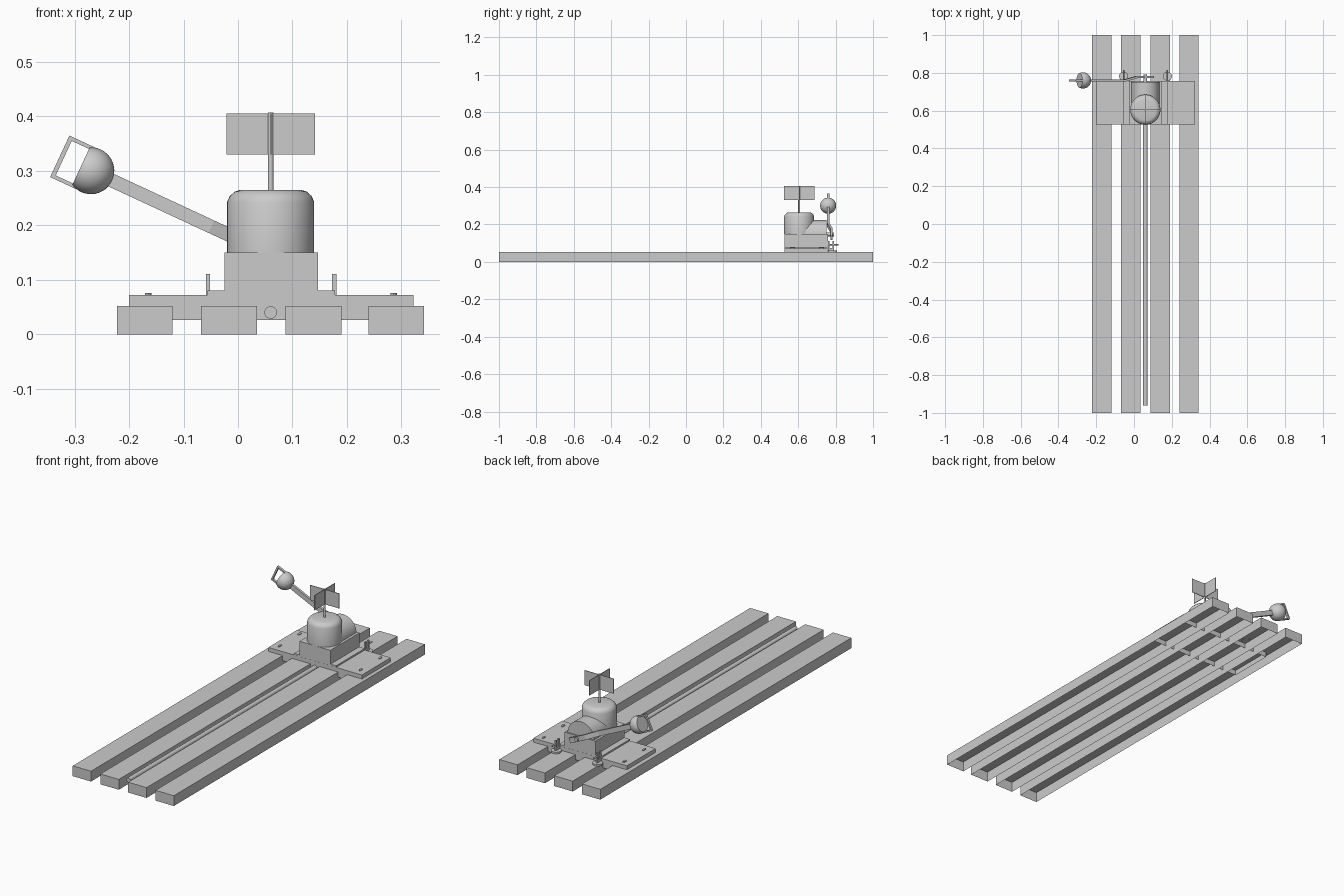
import bpy, bmesh, math
from mathutils import Matrix, Vector

if "Cube" in bpy.data.objects:
    bpy.data.objects.remove(bpy.data.objects["Cube"])

grey = bpy.data.materials.new("plain grey")
grey.diffuse_color = (0.6, 0.6, 0.6, 1)
grey.use_nodes = True
grey.node_tree.nodes["Principled BSDF"].inputs["Base Color"].default_value = grey.diffuse_color


def finish(name, bm, mat=None, smooth=False):
    if mat is not None:
        bm.transform(mat)
    me = bpy.data.meshes.new(name)
    bm.to_mesh(me)
    bm.free()
    me.materials.append(grey)
    ob = bpy.data.objects.new(name, me)
    bpy.context.collection.objects.link(ob)
    if smooth:
        bpy.ops.object.select_all(action='DESELECT')
        ob.select_set(True)
        bpy.context.view_layer.objects.active = ob
        bpy.ops.object.shade_smooth_by_angle(angle=math.radians(35))
    return ob


def box(name, x, y, z, open_bottom=False, mat=None):
    bm = bmesh.new()
    bmesh.ops.create_cube(bm, size=1)
    for v in bm.verts:
        v.co = [r[0] if c < 0 else r[1] for c, r in zip(v.co, (x, y, z))]
    if open_bottom:
        bm.faces.ensure_lookup_table()
        bm.normal_update()
        low = [f for f in bm.faces if f.normal.z < -0.5]
        bmesh.ops.delete(bm, geom=low, context='FACES_ONLY')
    return finish(name, bm, mat)


def rod(name, a, b, r, seg=24, scale=(1, 1, 1)):
    a, b = Vector(a), Vector(b)
    d = b - a
    bm = bmesh.new()
    bmesh.ops.create_cone(bm, cap_ends=True, segments=seg, radius1=r, radius2=r, depth=d.length)
    bmesh.ops.scale(bm, vec=scale, verts=bm.verts)
    rot = d.to_track_quat('Z', 'Y').to_matrix().to_4x4()
    return finish(name, bm, Matrix.Translation((a + b) / 2) @ rot, True)


def prism(name, pts, w, mat):
    # outline in the local XY plane, thickened along local Z
    bm = bmesh.new()
    f = bm.faces.new([bm.verts.new((x, y, -w / 2)) for x, y in pts])
    r = bmesh.ops.extrude_face_region(bm, geom=[f])
    up = [v for v in r['geom'] if isinstance(v, bmesh.types.BMVert)]
    bmesh.ops.translate(bm, verts=up, vec=(0, 0, w))
    bmesh.ops.recalc_face_normals(bm, faces=bm.faces)
    return finish(name, bm, mat)


CX, DY = 0.06, 0.605

# hollow sleepers
for i, x in enumerate(((-0.222, -0.12), (-0.068, 0.035), (0.087, 0.19), (0.24, 0.342))):
    box(f"sleeper_{i}", x, (-1, 1), (0, 0.052), True)

# base plate, lip and gear housing
box("base_plate", (-0.2, 0.322), (0.527, 0.757), (0.026, 0.072), True)
box("housing_lip", (-0.056, 0.178), (0.5275, 0.7565), (0.071, 0.08))
box("housing", (-0.025, 0.147), (0.526, 0.758), (0.079, 0.15))

# bolts on the plate
for x in (-0.165, 0.286):
    for y in (0.57, 0.725):
        rod("bolt", (x, y, 0.07), (x, y, 0.076), 0.013, 16, (0.45, 1, 1))

# connecting rod
rod("connecting_rod", (CX, -0.96, 0.04), (CX, 0.6, 0.04), 0.0115)

# upright drum with rounded shoulder
bm = bmesh.new()
prof = [(0, 0.15), (0.08, 0.15), (0.08, 0.243), (0.075, 0.254), (0.066, 0.262), (0.056, 0.265), (0, 0.265)]
vs = [bm.verts.new((r, 0, z)) for r, z in prof]
es = [bm.edges.new(p) for p in zip(vs, vs[1:])]
bmesh.ops.spin(bm, geom=vs + es, axis=(0, 0, 1), cent=(0, 0, 0), angle=math.tau, steps=40)
bmesh.ops.remove_doubles(bm, verts=bm.verts, dist=1e-5)
bmesh.ops.recalc_face_normals(bm, faces=bm.faces)
finish("drum", bm, Matrix.Translation((CX, DY, 0)), True)

# half-round gear cover behind the drum
bm = bmesh.new()
bm.faces.new([bm.verts.new((CX + 0.074 * math.cos(math.pi * i / 24), DY,
                            0.149 + 0.074 * math.sin(math.pi * i / 24))) for i in range(25)])
r = bmesh.ops.extrude_face_region(bm, geom=bm.faces[:])
bmesh.ops.translate(bm, vec=(0, 0.147, 0),
                    verts=[v for v in r['geom'] if isinstance(v, bmesh.types.BMVert)])
bmesh.ops.recalc_face_normals(bm, faces=bm.faces)
finish("gear_cover", bm, None, True)

# target mast and crossed vanes
rod("mast", (CX, DY, 0.26), (CX, DY, 0.407), 0.005, 16)
box("vane_wide", (CX - 0.081, CX + 0.081), (DY - 0.0015, DY + 0.0015), (0.33, 0.405))
box("vane_deep", (CX - 0.0015, CX + 0.0015), (DY - 0.081, DY + 0.081), (0.33, 0.405))

# throw lever: local X runs from pivot to ball, local Y is world Y
d = Vector((-0.907, 0, 0.421)).normalized()
yv = Vector((0, 1, 0))
n = d.cross(yv)
lever = Matrix.Translation((CX, 0, 0.147)) @ Matrix((d, yv, n)).transposed().to_4x4()
path = [(-0.045, 0.778), (0.05, 0.778), (0.12, 0.76), (0.34, 0.76)]
prism("lever_arm", [(x, y - 0.006) for x, y in path] + [(x, y + 0.006) for x, y in path[::-1]],
      0.025, lever)
rod("lever_shaft", (CX, 0.74, 0.147), (CX, 0.792, 0.147), 0.01)

# ball weight with a flat cut, and grip frame
BS = 0.364
bm = bmesh.new()
bmesh.ops.create_uvsphere(bm, u_segments=32, v_segments=20, radius=0.043)
cut = bmesh.ops.bisect_plane(bm, geom=bm.verts[:] + bm.edges[:] + bm.faces[:], dist=1e-6,
                             plane_co=(0.02, 0, 0), plane_no=(1, 0, 0), clear_outer=True)
bmesh.ops.holes_fill(bm, edges=[e for e in bm.edges if e.is_boundary], sides=0)
bmesh.ops.recalc_face_normals(bm, faces=bm.faces)
finish("ball_weight", bm, lever @ Matrix.Translation((BS, 0.76, 0)), True)
for s in (-1, 1):
    lo, hi = sorted((s * 0.035, s * 0.042))
    box("grip_side", (BS, BS + 0.063), (0.754, 0.766), (lo, hi), mat=lever)
box("grip_bar", (BS + 0.055, BS + 0.063), (0.754, 0.766), (-0.042, 0.042), mat=lever)

# lever latches at the back of the plate
for x in (-0.055, 0.177):
    rod("latch_foot", (x, 0.782, 0.051), (x, 0.782, 0.06), 0.024, 20)
    box("latch_post_front", (x - 0.004, x + 0.004), (0.758, 0.768), (0.055, 0.111))
    box("latch_post_back", (x - 0.004, x + 0.004), (0.782, 0.79), (0.055, 0.111))
    box("latch_bridge", (x - 0.004, x + 0.004), (0.758, 0.79), (0.055, 0.075))
    rod("latch_pin", (x, 0.76, 0.092), (x, 0.815, 0.092), 0.004, 12)
